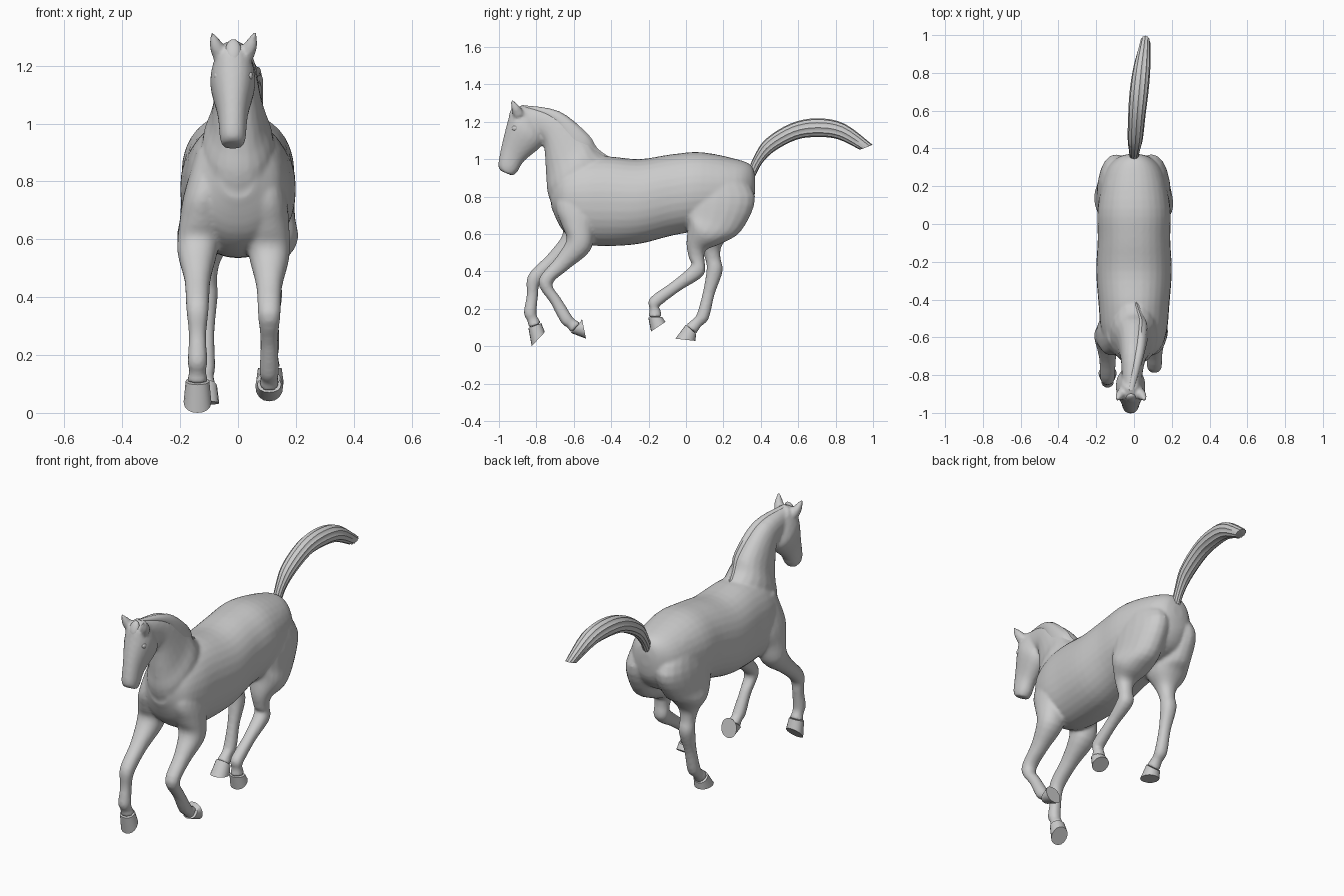
import bpy, bmesh, math
from mathutils import Vector

if "Cube" in bpy.data.objects:
    bpy.data.objects.remove(bpy.data.objects["Cube"])


def spline(rows, sub):
    """Catmull-Rom refinement of a list of equal-length tuples."""
    out, n = [], len(rows)
    for i in range(n - 1):
        ctrl = rows[max(i - 1, 0)], rows[i], rows[i + 1], rows[min(i + 2, n - 1)]
        for k in range(sub):
            t = k / sub
            out.append([b + (c - a) * t / 2 + (2 * a - 5 * b + 4 * c - d) * t * t / 2
                        + (3 * b - a - 3 * c + d) * t ** 3 / 2 for a, b, c, d in zip(*ctrl)])
    return out + [rows[-1]]


def loft(name, stations, sides=20, sub=4, ripple=0.0):
    """Skin rings; station = x, (y, z) of one outline edge, (y, z) of the other, half width."""
    bm = bmesh.new()
    rings = []
    for x, y1, z1, y2, z2, w in spline(stations, sub):
        a, b = Vector((x, y1, z1)), Vector((x, y2, z2))
        ring = []
        for j in range(sides):
            ang = math.tau * j / sides
            c, s = (math.copysign(abs(v) ** 0.92, v) for v in (math.cos(ang), math.sin(ang)))
            r = 1 - ripple * (j % 2)
            ring.append(bm.verts.new((a + b) / 2 + (a - b) / 2 * c * r + Vector((w * s * r, 0, 0))))
        rings.append(ring)
    for r0, r1 in zip(rings, rings[1:]):
        for j in range(sides):
            k = (j + 1) % sides
            bm.faces.new((r0[j], r0[k], r1[k], r1[j]))
    bm.faces.new(rings[0])
    bm.faces.new(rings[-1])
    bmesh.ops.recalc_face_normals(bm, faces=bm.faces)
    me = bpy.data.meshes.new(name)
    bm.to_mesh(me)
    bm.free()
    ob = bpy.data.objects.new(name, me)
    bpy.context.collection.objects.link(ob)
    return ob


def tube(path, xs, wmax=1.0):
    """Stations for rings square to a side-view path of (y, z, radius)."""
    out = []
    for i, (y, z, r) in enumerate(path):
        p, q = path[max(i - 1, 0)], path[min(i + 1, len(path) - 1)]
        t = Vector((q[0] - p[0], q[1] - p[1])).normalized() * r
        out.append((xs(i), y + t.y, z - t.x, y - t.y, z + t.x, min(r, wmax)))
    return out


def smooth(ob, angle=40):
    bpy.ops.object.select_all(action='DESELECT')
    ob.select_set(True)
    bpy.context.view_layer.objects.active = ob
    bpy.ops.object.shade_smooth_by_angle(angle=math.radians(angle))


def ball(name, loc, scale, tilt=0.0):
    bpy.ops.mesh.primitive_uv_sphere_add(segments=16, ring_count=10, radius=1, location=loc,
                                         rotation=(tilt, 0, 0))
    bpy.context.object.name = name
    bpy.context.object.scale = scale
    smooth(bpy.context.object)


# Torso: y, back line, belly line, half width
torso = loft("horse_body", [(0, y, t, y, b, w) for y, t, b, w in [
    (.37, .90, .83, .03), (.35, .965, .74, .09), (.27, 1.0, .66, .155),
    (.08, 1.037, .62, .193), (-.08, 1.025, .59, .192), (-.25, 1.0, .547, .2),
    (-.43, 1.015, .535, .187), (-.56, 1.0, .55, .175), (-.66, .95, .62, .14),
    (-.72, .88, .74, .06)]], sides=32)

# Neck: crest and throat
neck_rows = [(0, -.38, .99, -.66, .62, .12), (0, -.47, 1.05, -.735, .8, .125),
             (0, -.525, 1.13, -.748, .92, .092), (-.005, -.68, 1.252, -.765, 1.09, .064),
             (-.015, -.88, 1.285, -.83, 1.12, .05)]
parts = [torso, loft("neck", neck_rows)]

# Head: face line and jaw line
parts.append(loft("head", [(-.018, *row) for row in [
    (-.87, 1.29, -.79, 1.2, .045), (-.932, 1.262, -.762, 1.13, .068),
    (-.954, 1.2, -.773, 1.07, .078), (-.984, 1.08, -.865, .99, .053),
    (-1.004, .97, -.9, .935, .045), (-.99, .937, -.925, .91, .036)]]))


# Legs: joint chain (y, z, radius); bones are pinched between joints
def leg(name, x, wmax, upper, joints, radii, toe, heel):
    chain = upper + [(y, z, r) for (y, z), r in zip(joints, radii)]
    path = chain[:1]
    for p, q in zip(chain, chain[1:]):
        if q[2] < .1:
            pinch = .83 if p[2] < .1 else .93
            path.append([(a + b) / 2 * f for a, b, f in zip(p, q, (1, 1, pinch))])
        path.append(q)
    rows = tube(path, lambda i: x * (.5, .82, .92, 1)[min(i, 3)], wmax)
    parts.append(loft(name, rows))
    # Hoof: flares from the last ring of the leg to the sole
    _, y1, z1, y2, z2, w = rows[-1]
    smooth(loft(name.replace("leg", "hoof"), [(x, y1, z1, y2, z2, w + .004),
                                              (x, *toe, *heel, .048)], sides=16, sub=1))


shoulder = [(-.57, .91, .09), (-.575, .75, .122)]
front_r = (.07, .039, .034, .037)
leg("front_leg_left", -.14, .074, shoulder,
    [(-.6, .56), (-.81, .36), (-.833, .178), (-.808, .11)], front_r, (-.825, 0), (-.755, .075))
leg("front_leg_right", .108, .078, shoulder,
    [(-.575, .54), (-.752, .34), (-.64, .145), (-.59, .098)], front_r, (-.535, .04), (-.556, .145))
haunch = [(.14, .94, .12), (.165, .8, .205), (.14, .67, .165)]
hind_r = (.055, .043, .034, .037)
leg("hind_leg_right", .11, .097, haunch,
    [(.055, .53), (.06, .405), (-.167, .235), (-.165, .155)], hind_r, (-.187, .078), (-.11, .13))
leg("hind_leg_left", -.113, .097, haunch,
    [(.135, .53), (.153, .405), (.09, .16), (.027, .09)], hind_r, (-.057, .04), (.05, .028))

# Ears on both sides of the poll
for s in (-1, 1):
    parts.append(loft("ear", tube([(-.89, 1.23, .03), (-.91, 1.27, .025), (-.932, 1.315, .006)],
                                  lambda i: s * (.042 + .016 * i) - .016), sides=12))

# Fuse the flesh parts into one continuous skin
bpy.ops.object.select_all(action='DESELECT')
for ob in parts:
    ob.select_set(True)
bpy.context.view_layer.objects.active = torso
bpy.ops.object.join()
fuse = torso.modifiers.new("fuse", 'REMESH')
fuse.mode = 'VOXEL'
fuse.voxel_size = 0.009
fuse.use_smooth_shade = True
soften = torso.modifiers.new("soften", 'SMOOTH')
soften.iterations = 5

# Tail of ridged hair, drifting to one side
tail = tube([(.35, .92, .023), (.385, .995, .028), (.45, 1.075, .04), (.575, 1.147, .046),
             (.7, 1.168, .05), (.83, 1.148, .045), (.96, 1.063, .03)], lambda i: .06 * (i / 6) ** 2)
tail[-1] = (.06, .93, 1.05, .998, 1.076, .026)
smooth(loft("tail", tail, sides=24, ripple=.13), 60)

# Mane: follows the crest of the neck and falls to the right
mane = []
for i, (x, y1, z1, y2, z2, w) in enumerate(neck_rows):
    f = math.sin(math.pi * i / 4)
    d = .1 + .36 * f
    mane.append((x + .042 * f, y1, z1 + .004, y1 + (y2 - y1) * d, z1 + (z2 - z1) * d,
                 .014 + .02 * f))
smooth(loft("mane", mane, sides=16, ripple=.06), 60)

# Forelock and eyes
ball("forelock", (-.016, -.922, 1.25), (.028, .018, .045), -.4)
for s, side in ((-1, "left"), (1, "right")):
    ball("eye_" + side, (s * .056 - .016, -.913, 1.165), (.012, .018, .015))
